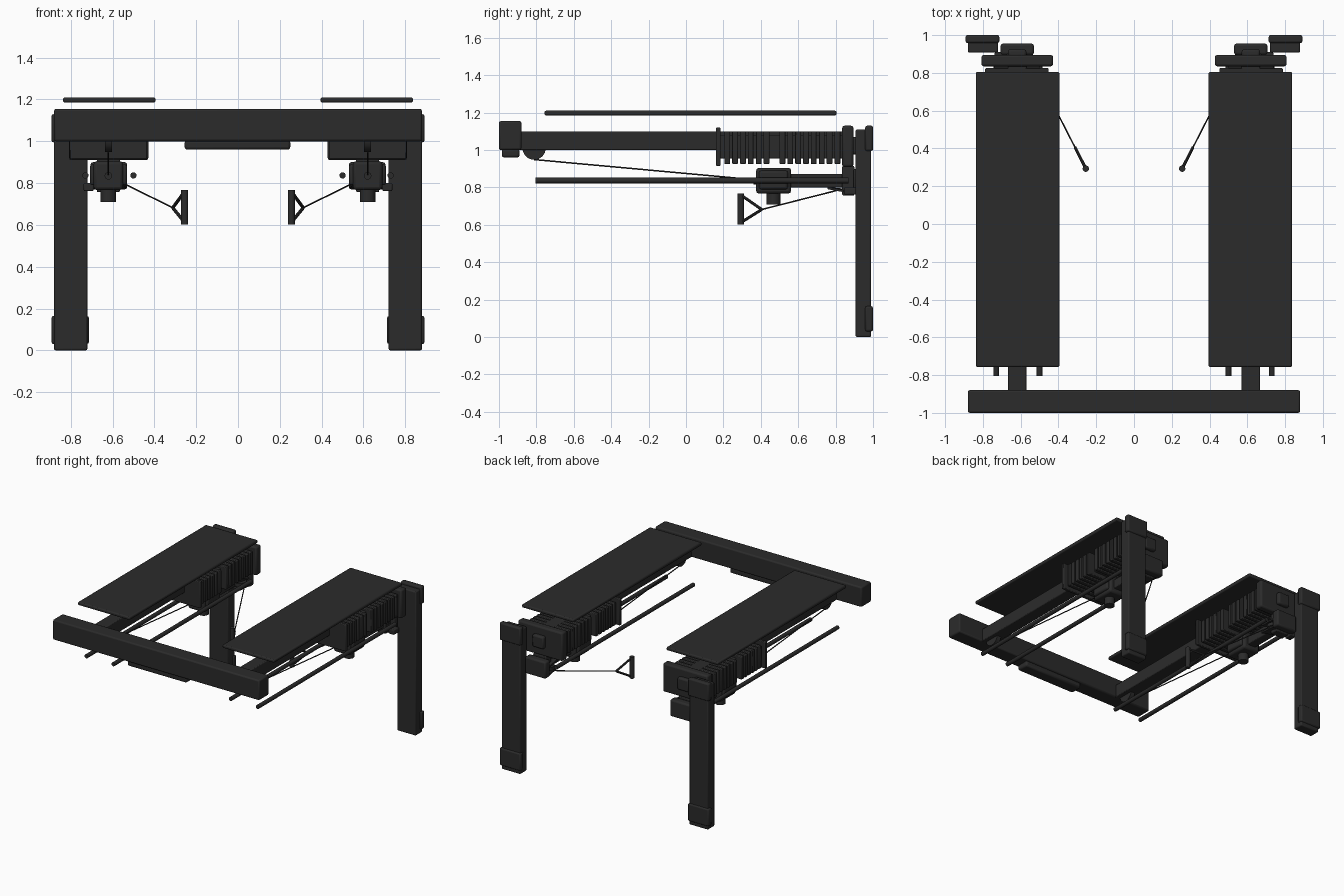
import bpy, math
from mathutils import Vector

cube = bpy.data.objects.get("Cube")
if cube:
    bpy.data.objects.remove(cube, do_unlink=True)

mat = bpy.data.materials.new("charcoal black")
mat.use_nodes = True
COLOUR = (0.024, 0.024, 0.024, 1)
mat.diffuse_color = COLOUR
bsdf = next(n for n in mat.node_tree.nodes if n.type == 'BSDF_PRINCIPLED')
bsdf.inputs["Base Color"].default_value = COLOUR
bsdf.inputs["Roughness"].default_value = 0.6


def finish(name, bevel=0.0):
    ob = bpy.context.object
    ob.name = name
    ob.data.materials.append(mat)
    if bevel:
        bpy.ops.object.transform_apply(location=False, rotation=False, scale=True)
        m = ob.modifiers.new("Bevel", 'BEVEL')
        m.width, m.segments = bevel, 2
    bpy.ops.object.shade_smooth_by_angle(angle=math.radians(35))
    return ob


def box(name, x, y, z, bevel=0.006):
    """Box from its (min, max) extents on each axis."""
    mid = [(a + b) / 2 for a, b in (x, y, z)]
    size = [abs(b - a) for a, b in (x, y, z)]
    bpy.ops.mesh.primitive_cube_add(size=1, location=mid)
    bpy.context.object.scale = size
    return finish(name, bevel)


def rod(name, a, b, r, sides=16):
    """Cylinder between two points."""
    a, b = Vector(a), Vector(b)
    bpy.ops.mesh.primitive_cylinder_add(vertices=sides, radius=r, depth=(b - a).length,
                                        location=(a + b) / 2)
    bpy.context.object.rotation_euler = (b - a).to_track_quat('Z', 'Y').to_euler()
    return finish(name)


# Front cross beam and the pad under it
box("cross_beam", (-0.88, 0.88), (-1.0, -0.88), (1.0, 1.155), 0.01)
box("beam_pad", (-0.255, 0.25), (-0.985, -0.89), (0.96, 1.005), 0.012)

for side, s in (("left", 1), ("right", -1)):
    def n(part):
        return f"{side}_{part}"

    def sbox(part, x, y, z, bevel=0.006):
        return box(n(part), (s * x[0], s * x[1]), y, z, bevel)

    def srod(part, a, b, r, sides=16):
        return rod(n(part), (s * a[0], *a[1:]), (s * b[0], *b[1:]), r, sides)

    # Upright leg with end caps
    sbox("leg", (0.72, 0.88), (0.907, 0.99), (0.0, 1.11), 0.008)
    for cap, z in (("foot", (0.03, 0.165)), ("top", (0.995, 1.13))):
        sbox(cap + "_cap", (0.713, 0.892), (0.958, 1.0), z, 0.01)

    # Top panel and main rail
    sbox("top_panel", (0.395, 0.837), (-0.757, 0.805), (1.185, 1.21), 0.008)
    sbox("main_rail", (0.57, 0.667), (-0.9, 0.88), (1.0, 1.1))

    # Weight stack: a head plate, two groups of plates and an end plate
    sbox("head_plate", (0.435, 0.805), (0.16, 0.185), (0.915, 1.12), 0.005)
    starts = [0.205 + 0.042 * i for i in range(6)] + [0.5 + 0.042 * i for i in range(8)]
    for i, y in enumerate(starts):
        sbox(f"weight_plate_{i + 1}", (0.452, 0.788), (y, y + 0.031), (0.925, 1.1), 0.005)
    sbox("stack_core", (0.50, 0.74), (0.17, 0.85), (0.955, 1.08))
    sbox("end_plate", (0.428, 0.808), (0.835, 0.895), (0.91, 1.13), 0.012)
    sbox("end_boss", (0.57, 0.667), (0.885, 0.925), (0.975, 1.07), 0.012)

    # Guide rods, the sliding carriage and its knob
    for x in (0.5, 0.73):
        srod("guide_rod", (x, -0.805, 0.837), (x, 0.87, 0.837), 0.015)
    sbox("carriage_wide", (0.53, 0.708), (0.39, 0.545), (0.79, 0.89), 0.012)
    sbox("carriage_block", (0.55, 0.69), (0.375, 0.562), (0.767, 0.905), 0.015)
    srod("carriage_boss", (0.62, 0.36, 0.835), (0.62, 0.38, 0.835), 0.018)
    srod("carriage_knob", (0.62, 0.468, 0.71), (0.62, 0.468, 0.78), 0.037, 24)
    sbox("carriage_tube", (0.585, 0.655), (0.55, 0.86), (0.8, 0.872))

    # Front pulley and the long cable
    srod("front_pulley", (0.603, -0.812, 1.01), (0.637, -0.812, 1.01), 0.062, 32)
    srod("long_cable", (0.62, -0.812, 0.949), (0.62, 0.38, 0.84), 0.004, 8)

    # Rear pulley: mounting plate, forked cheeks and wheel
    sbox("pulley_mount", (0.53, 0.706), (0.895, 0.955), (0.77, 0.9), 0.012)
    sbox("pulley_neck", (0.565, 0.675), (0.835, 0.9), (0.757, 0.915))
    for z in (0.785, 0.845):
        bpy.ops.mesh.primitive_cone_add(vertices=3, radius1=0.1, radius2=0.1, depth=0.012,
                                        location=(s * 0.59, 0.845, z))
        bpy.context.object.rotation_euler = (0.12, 0, s * math.radians(154))
        finish(n("pulley_cheek"))
    srod("rear_pulley", (0.585, 0.85, 0.802), (0.585, 0.85, 0.828), 0.05, 32)
    sbox("pulley_stop", (0.69, 0.738), (0.845, 0.91), (0.762, 0.8))

    # Hand cable and triangular grip
    apex = (0.312, 0.405, 0.682)
    low, high = (0.255, 0.293, 0.603), (0.255, 0.293, 0.768)
    srod("hand_cable", apex, (0.55, 0.87, 0.8), 0.004, 8)
    srod("grip_bar", low, high, 0.017)
    srod("grip_strap_low", low[:2] + (0.612,), apex, 0.008, 8)
    srod("grip_strap_high", high[:2] + (0.76,), apex, 0.008, 8)
